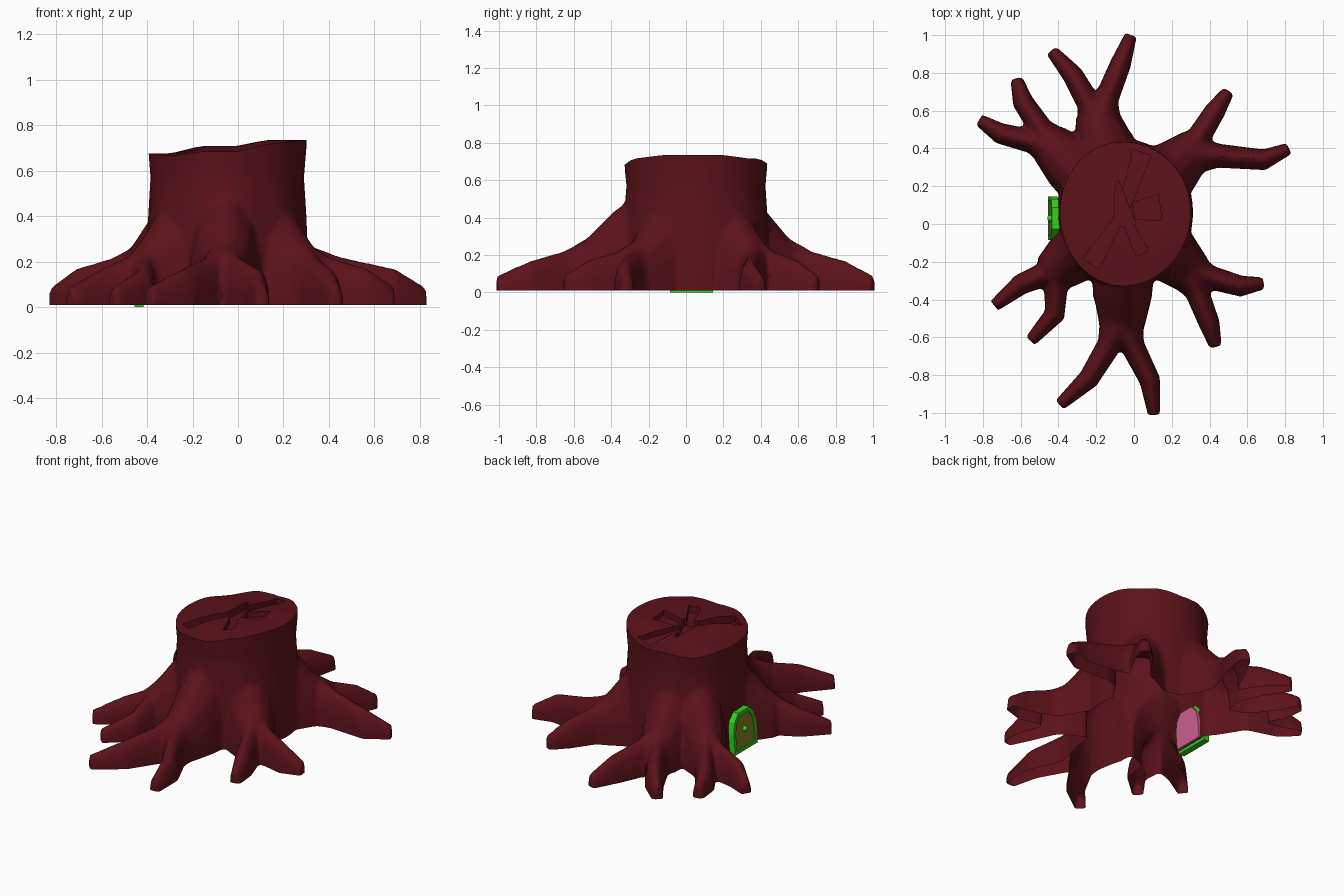
import bpy, bmesh, math
from mathutils import Vector

if "Cube" in bpy.data.objects:
    bpy.data.objects.remove(bpy.data.objects["Cube"])

CX, CY = -0.05, 0.055          # trunk centre


def material(name, rgb):
    m = bpy.data.materials.new(name)
    m.diffuse_color = (*rgb, 1)
    m.use_nodes = True
    m.node_tree.nodes["Principled BSDF"].inputs["Base Color"].default_value = m.diffuse_color
    return m


BARK = material("bark", (0.105, 0.006, 0.009))
GREEN = material("door_green", (0.03, 0.65, 0.01))
OLIVE = material("door_olive", (0.24, 0.22, 0.015))
PINK = material("door_inside", (0.6, 0.12, 0.27))


def make(name, bm, mat):
    bmesh.ops.recalc_face_normals(bm, faces=bm.faces)
    me = bpy.data.meshes.new(name)
    bm.to_mesh(me)
    bm.free()
    me.materials.append(mat)
    ob = bpy.data.objects.new(name, me)
    bpy.context.collection.objects.link(ob)
    return ob


def loft(name, rings, mat):
    """Closed skin through rings of equal point count."""
    bm = bmesh.new()
    vs = [[bm.verts.new(p) for p in r] for r in rings]
    n = len(vs[0])
    for a, b in zip(vs, vs[1:]):
        for i in range(n):
            bm.faces.new((a[i], a[(i + 1) % n], b[(i + 1) % n], b[i]))
    bm.faces.new(vs[0])
    bm.faces.new(vs[-1])
    bmesh.ops.triangulate(bm, faces=bm.faces)
    return make(name, bm, mat)


def prism(name, pts, lo, hi, mat):
    """Polygon extruded between two point functions."""
    return loft(name, [[lo(*p) for p in pts], [hi(*p) for p in pts]], mat)


def modify(ob, kind, **settings):
    m = ob.modifiers.new("m", kind)
    for key, val in settings.items():
        setattr(m, key, val)
    bpy.context.view_layer.objects.active = ob
    bpy.ops.object.modifier_apply(modifier=m.name)


def boolean(target, tool, op):
    modify(target, 'BOOLEAN', operation=op, solver='EXACT', object=tool)
    bpy.data.objects.remove(tool)


def clamp(t):
    return min(max(t, 0), 1)


def top_z(x, y):
    """Uneven, stepped sawn surface."""
    return (0.675 + 0.035 * clamp((x + 0.3) / 0.14) + 0.025 * clamp(x / 0.12)
            - 0.025 * clamp((-0.12 - y) / 0.2) - 0.02 * clamp((y - 0.2) / 0.14))


# Trunk
def ring(s, z=None):
    out = []
    for i in range(32):
        a = math.tau * i / 32
        r = s * (1 + 0.01 * math.sin(3 * a + 1))
        x, y = CX + 0.345 * r * math.cos(a), CY + 0.38 * r * math.sin(a)
        out.append((x, y, top_z(x, y) if z is None else z))
    return out


stump = loft("stump", [ring(1.05, -0.1), ring(1.04, 0.15), ring(1.01, 0.4),
                       ring(0.98, 0.57), ring(1.01, 0.7), ring(1.01, 0.85)], BARK)

# Forked roots: fork point, then bend and tip of each branch
ROOTS = [
    ((.29, .375), ((.43, .6), (.495, .695)), ((.69, .34), (.81, .395))),
    ((-.19, .55), ((-.07, .85), (-.02, .99)), ((-.325, .79), (-.43, .91))),
    ((-.43, .41), ((-.59, .65), (-.62, .76)), ((-.71, .48), (-.81, .545))),
    ((-.41, -.24), ((-.6, -.32), (-.73, -.425)), ((-.42, -.48), (-.54, -.61))),
    ((-.065, -.53), ((-.24, -.82), (-.385, -.95)), ((.085, -.83), (.105, -1))),
    ((.29, -.25), ((.4, -.53), (.43, -.64)), ((.57, -.33), (.675, -.315))),
]
WIDTH = (.17, .155, .12, .063, .055, .032)      # half widths along a root
HEIGHT = (.6, .43, .29, .222, .17, .09)
ARCH = [(1, 0), (.97, .4), (.75, .75), (.35, .95), (0, 1)]
ARCH += [(-u, v) for u, v in reversed(ARCH[:-1])]


def root(fork, bend, tip, k):
    """k slightly shrinks the shared base so twin branches never coincide."""
    c, f, b, t = Vector((CX, CY)), Vector(fork), Vector(bend), Vector(tip)
    t += (t - b).normalized() * 0.012
    path = [c.lerp(f, .4), c.lerp(f, .76), f, f.lerp(b, .4), b, t]
    rings = []
    for i, (p, w, h) in enumerate(zip(path, WIDTH, HEIGHT)):
        d = (path[min(i + 1, 5)] - path[max(i - 1, 0)]).normalized()
        if i < 3:
            w, h = w * k, h * k
        sec = [(w, -.08 * k)] + [(u * w, v * h) for u, v in ARCH] + [(-w, -.08 * k)]
        rings.append([(p.x - d.y * s, p.y + d.x * s, z) for s, z in sec])
    return loft("root", rings, BARK)


# Join everything, melt the seams together, then thin the mesh out again
parts = [root(fork, *br, 1 - .03 * i)
         for fork, *branches in ROOTS for i, br in enumerate(branches)]
bpy.ops.object.select_all(action='DESELECT')
for ob in parts + [stump]:
    ob.select_set(True)
bpy.context.view_layer.objects.active = stump
bpy.ops.object.join()
modify(stump, 'REMESH', mode='VOXEL', voxel_size=0.012)
modify(stump, 'SMOOTH', factor=0.5, iterations=7)
modify(stump, 'DECIMATE', ratio=0.07)

# Sawn top
bm = bmesh.new()
n = 24
grid = [[bm.verts.new((x, y, top_z(x, y))) for x, y in
         ((-.6 + 1.1 * i / n, -.5 + 1.1 * j / n) for i in range(n + 1))]
        for j in range(n + 1)]
for j in range(n):
    for i in range(n):
        bm.faces.new((grid[j][i], grid[j][i + 1], grid[j + 1][i + 1], grid[j + 1][i]))
res = bmesh.ops.extrude_face_region(bm, geom=bm.faces[:])
for v in res["geom"]:
    if isinstance(v, bmesh.types.BMVert):
        v.co.z = 1.0
if len(bm.faces) < 2 * n * n + 4 * n:      # keep the lower sheet if it was moved
    for row in grid:
        for v in row:
            assert v.is_valid
    bmesh.ops.holes_fill(bm, edges=[e for e in bm.edges if e.is_boundary], sides=0)
bmesh.ops.triangulate(bm, faces=bm.faces)
boolean(stump, make("saw", bm, BARK), 'DIFFERENCE')

# Cracks sunk into the top: angle, start, end, half width at start and end
CRACKS = [(72, .04, .335, .03, .05), (8, .06, .2, .045, .068),
          (238, .02, .32, .022, .05), (296, .02, .24, .02, .037),
          (100, -.07, .17, .06, .008)]
for i, (deg, r0, r1, w0, w1) in enumerate(CRACKS):
    ca, sa = math.cos(math.radians(deg)), math.sin(math.radians(deg))
    pts = [(-.06 + r * ca - w * sa, .06 + r * sa + w * ca)
           for r, w in ((r0, -w0), (r1, -w1), (r1, w1), (r0, w0))]
    depth = 0.03 + 0.004 * i
    boolean(stump, prism("crack", pts,
                         lambda x, y: (x, y, top_z(x, y) - depth),
                         lambda x, y: (x, y, 0.85), BARK), 'DIFFERENCE')

# Open underside
bm = bmesh.new()
bm.from_mesh(stump.data)
bmesh.ops.bisect_plane(bm, geom=bm.verts[:] + bm.edges[:] + bm.faces[:],
                       plane_co=(0, 0, 0.01), plane_no=(0, 0, 1), clear_inner=True)
bm.to_mesh(stump.data)
bm.free()
stump.data.materials.clear()
stump.data.materials.append(BARK)


# Arched door leaning on the left side
def arch(w, h, z0):
    pts = [(-w, z0), (-w, h * .5), (-w * .88, h * .78), (-w * .5, h * .97)]
    return [(0.03 + y, z) for y, z in pts + [(-y, z) for y, z in reversed(pts)]]


def slab(name, pts, x0, x1, mat):
    return prism(name, pts, lambda y, z: (x0 + .08 * z, y, z),
                 lambda y, z: (x1 + .08 * z, y, z), mat)


frame = slab("door_frame", arch(.115, .255, 0), -.455, -.415, GREEN)
boolean(frame, slab("opening", arch(.094, .232, .02), -.6, -.2, GREEN), 'DIFFERENCE')
slab("door_panel", arch(.096, .234, .018), -.449, -.412, OLIVE)
slab("door_inside", arch(.1, .24, .015), -.412, -.39, PINK)
bm = bmesh.new()
bmesh.ops.create_icosphere(bm, subdivisions=2, radius=0.018)
bmesh.ops.translate(bm, verts=bm.verts, vec=(-.442, .03, .13))
knob = make("door_knob", bm, GREEN)

# Smooth bark with crisp edges
for ob, ang in ((stump, 38), (knob, 60)):
    bpy.ops.object.select_all(action='DESELECT')
    ob.select_set(True)
    bpy.context.view_layer.objects.active = ob
    bpy.ops.object.shade_smooth_by_angle(angle=math.radians(ang))
